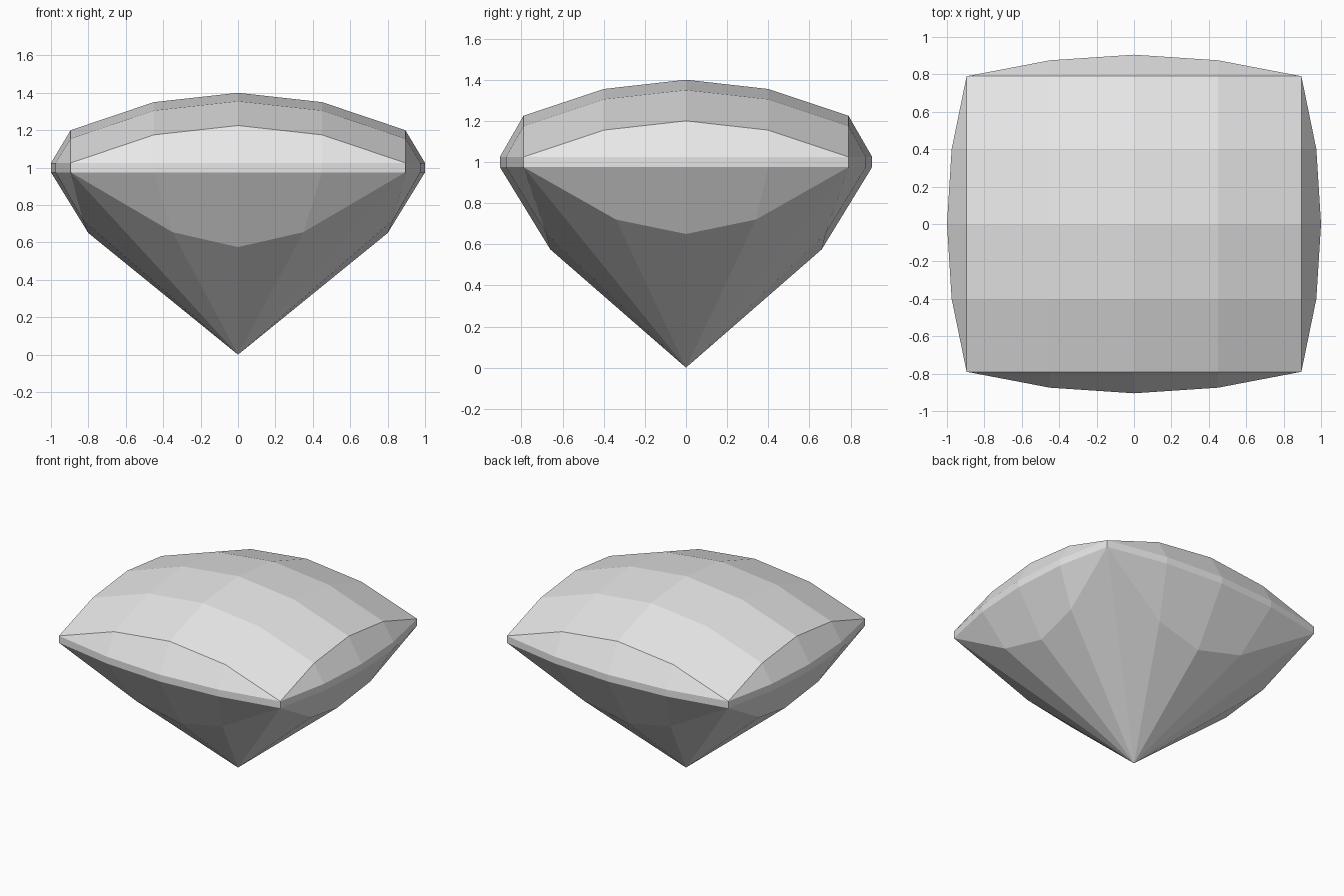
import bpy, bmesh

cube = bpy.data.objects.get("Cube")
if cube:
    bpy.data.objects.remove(cube, do_unlink=True)

gem_grey = bpy.data.materials.new("gem_grey")
gem_grey.use_nodes = True
gem_grey.diffuse_color = (0.8, 0.8, 0.8, 1)
gem_grey.node_tree.nodes["Principled BSDF"].inputs["Base Color"].default_value = (0.8, 0.8, 0.8, 1)

GIRDLE_TOP, GIRDLE_LOW = 1.025, 0.975
# Crown grid: distance along each axis -> height added by the arch
ARCH_X = {-0.895: 0, -0.45: 0.15, 0: 0.2, 0.45: 0.15, 0.895: 0}
ARCH_Y = {-0.79: 0, -0.4: 0.13, 0: 0.175, 0.4: 0.13, 0.79: 0}
xs, ys = list(ARCH_X), list(ARCH_Y)


def crown(x, y):
    return (x, y, GIRDLE_TOP + ARCH_X[x] + ARCH_Y[y])


bm = bmesh.new()


def face(*points):
    bm.faces.new([bm.verts.new(p) for p in points])


# Domed crown of flat facets
for x0, x1 in zip(xs, xs[1:]):
    for y0, y1 in zip(ys, ys[1:]):
        face(crown(x0, y0), crown(x1, y0), crown(x1, y1), crown(x0, y1))


def side(steps, bulge, place, lower):
    """One side: crown bevel, girdle band and pavilion facets.
    bulge: outward distance of the girdle at each step.
    lower: (along, out, height) of the three lower pavilion corners."""
    edge = [crown(*place(s, bulge[0])) for s in steps]
    top = [(*place(s, b), GIRDLE_TOP) for s, b in zip(steps, bulge)]
    low = [(*place(s, b), GIRDLE_LOW) for s, b in zip(steps, bulge)]
    pav = [low[0]] + [(*place(a, o), z) for a, o, z in lower] + [low[-1]]
    for i in range(4):
        ends = (i == 0, i == 3)
        bevel = [top[i], top[i + 1], edge[i + 1], edge[i]]
        skirt = [low[i], low[i + 1], pav[i + 1], pav[i]]
        if ends[0]:
            bevel.pop(3), skirt.pop(3)
        elif ends[1]:
            bevel.pop(2), skirt.pop(2)
        face(*bevel)
        face(*skirt)
        face(low[i], low[i + 1], top[i + 1], top[i])
        face(pav[i], pav[i + 1], (0, 0, 0))


for sign in (-1, 1):
    # Front and back
    side(xs, [0.79, 0.875, 0.905, 0.875, 0.79],
         lambda a, o: (a, sign * o),
         [(-0.35, 0.68, 0.655), (0, 0.66, 0.575), (0.35, 0.68, 0.655)])
    # Left and right
    side(ys, [0.895, 0.975, 1.0, 0.975, 0.895],
         lambda a, o: (sign * o, a),
         [(-0.34, 0.83, 0.72), (0, 0.8, 0.65), (0.34, 0.83, 0.72)])

bmesh.ops.remove_doubles(bm, verts=bm.verts[:], dist=0.0005)
bmesh.ops.recalc_face_normals(bm, faces=bm.faces[:])

mesh = bpy.data.meshes.new("cushion_gem")
bm.to_mesh(mesh)
bm.free()
mesh.materials.append(gem_grey)
gem = bpy.data.objects.new("cushion_gem", mesh)
bpy.context.scene.collection.objects.link(gem)
